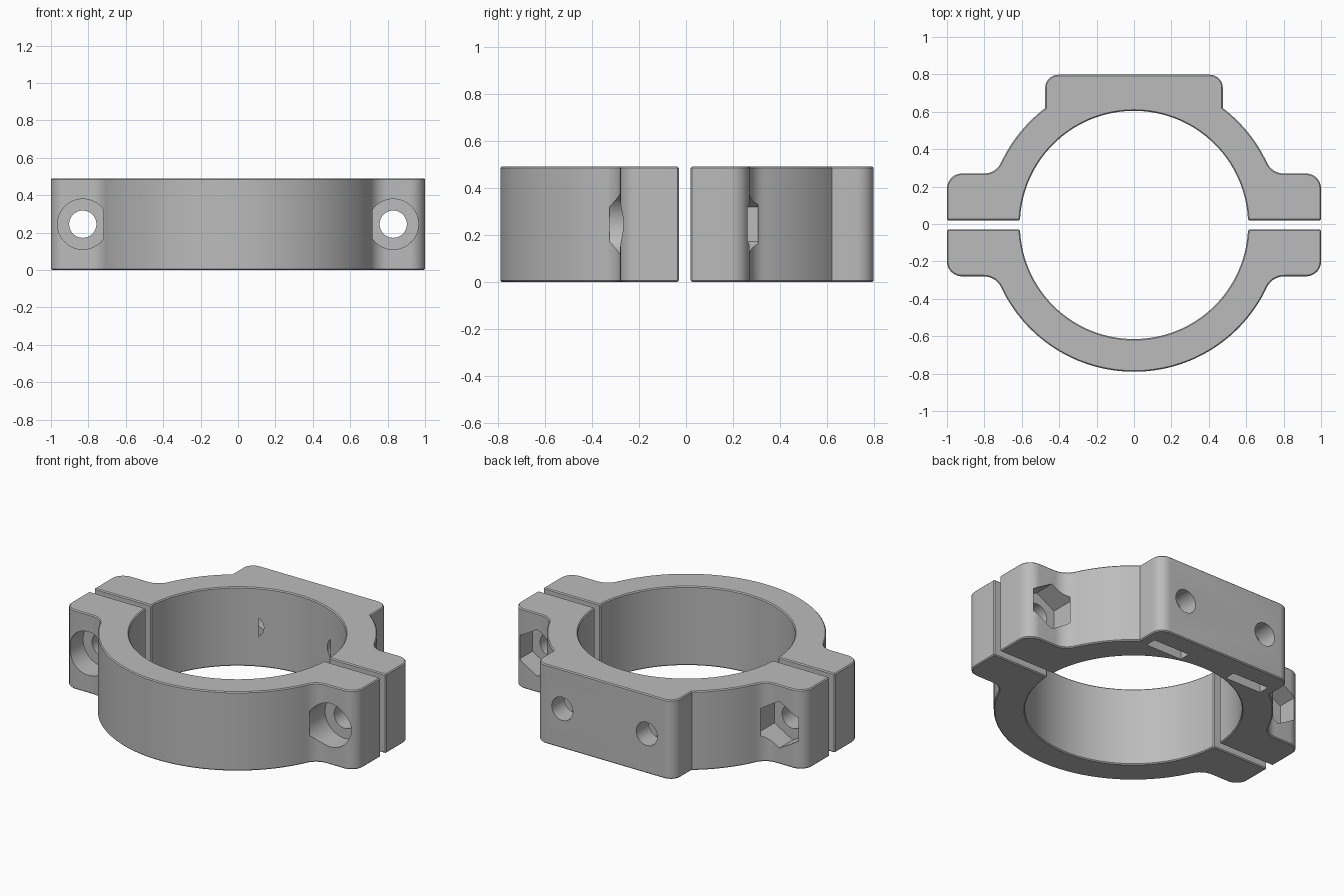
import bpy, bmesh
from math import sin, cos, acos, asin, atan2, pi, sqrt, radians
from mathutils import Matrix

if "Cube" in bpy.data.objects:
    bpy.data.objects.remove(bpy.data.objects["Cube"], do_unlink=True)

HEIGHT = 0.49
MID = HEIGHT / 2
CENTRE_Y = -0.005
INNER, OUTER = 0.61, 0.785
GAP = 0.025            # half of the split between the two parts
EAR_Y, EAR_R = 0.275, 0.08
FILLET = 0.1
MOUNT_X, MOUNT_Y, MOUNT_R = 0.475, 0.803, 0.07
BOLT_X, MOUNT_HOLE_X = 0.83, 0.29
HOLE_R, HEAD_R, NUT_R = 0.073, 0.135, 0.145

grey = bpy.data.materials.new("plain_grey")
grey.use_nodes = True
grey.diffuse_color = (0.5, 0.5, 0.5, 1)
grey.node_tree.nodes["Principled BSDF"].inputs["Base Color"].default_value = (0.5, 0.5, 0.5, 1)


def arc(cx, cy, r, start, end, n):
    return [(cx + r * cos(start + (end - start) * i / n),
             cy + r * sin(start + (end - start) * i / n)) for i in range(n + 1)]


def add_object(name, bm):
    bmesh.ops.recalc_face_normals(bm, faces=bm.faces)
    mesh = bpy.data.meshes.new(name)
    bm.to_mesh(mesh)
    bm.free()
    mesh.materials.append(grey)
    obj = bpy.data.objects.new(name, mesh)
    bpy.context.collection.objects.link(obj)
    return obj


def half_profile(mount):
    # Right side of the outline: ear, concave fillet, ring, optional mount
    side = [(1, GAP)]
    side += arc(1 - EAR_R, EAR_Y - EAR_R, EAR_R, 0, pi / 2, 8)
    fy = EAR_Y + FILLET
    fx = sqrt((OUTER + FILLET) ** 2 - fy ** 2)
    a = atan2(fy, fx)
    side += arc(fx, fy, FILLET, 1.5 * pi, pi + a, 8)
    if mount:
        side += arc(0, 0, OUTER, a, acos(MOUNT_X / OUTER), 14)[1:]
        side += arc(MOUNT_X - MOUNT_R, MOUNT_Y - MOUNT_R, MOUNT_R, 0, pi / 2, 8)
    else:
        side += arc(0, 0, OUTER, a, pi / 2, 32)[1:-1]
    a0 = asin(GAP / INNER)
    bore = arc(0, 0, INNER, pi - a0, a0, 72)
    return side + [(-x, y) for x, y in reversed(side)] + bore


def clamp_half(name, mount, direction):
    bm = bmesh.new()
    verts = [bm.verts.new((x, CENTRE_Y + direction * y, 0)) for x, y in half_profile(mount)]
    base = bm.faces.new(verts)
    top = bmesh.ops.extrude_face_region(bm, geom=[base])["geom"]
    bmesh.ops.translate(bm, vec=(0, 0, HEIGHT),
                        verts=[v for v in top if isinstance(v, bmesh.types.BMVert)])
    bmesh.ops.recalc_face_normals(bm, faces=bm.faces)
    # Slightly eased sharp edges
    sharp = [e for e in bm.edges if e.calc_face_angle(0) > radians(60)]
    bmesh.ops.bevel(bm, geom=sharp, offset=0.006, segments=1, affect='EDGES')
    return add_object(name, bm)


def prism_cutter(x, y0, y1, radius, sides):
    # Prism along y with a corner pointing up
    bm = bmesh.new()
    bmesh.ops.create_cone(bm, cap_ends=True, segments=sides, radius1=radius,
                          radius2=radius, depth=abs(y1 - y0))
    bmesh.ops.transform(bm, verts=bm.verts,
                        matrix=Matrix.Translation((x, (y0 + y1) / 2, MID))
                        @ Matrix.Rotation(pi / 2, 4, 'X'))
    return add_object("cutter", bm)


def box_cutter(x, y, width, depth, z0, z1):
    bm = bmesh.new()
    bmesh.ops.create_cube(bm, size=1)
    bmesh.ops.transform(bm, verts=bm.verts,
                        matrix=Matrix.Translation((x, y, (z0 + z1) / 2))
                        @ Matrix.Diagonal((width, depth, z1 - z0, 1)))
    return add_object("cutter", bm)


def cut(obj, cutter):
    cutter.hide_render = True
    mod = obj.modifiers.new("cut", 'BOOLEAN')
    mod.operation = 'DIFFERENCE'
    mod.solver = 'EXACT'
    mod.object = cutter
    bpy.context.view_layer.objects.active = obj
    bpy.ops.object.modifier_apply(modifier=mod.name)
    bpy.data.objects.remove(cutter, do_unlink=True)


front = clamp_half("front_clamp_half", False, -1)
back = clamp_half("back_clamp_half", True, 1)

for s in (-1, 1):
    # Clamp bolts: round head recess in front, hexagonal nut recess behind
    cut(front, prism_cutter(s * BOLT_X, -0.5, 0.0, HOLE_R, 32))
    cut(front, prism_cutter(s * BOLT_X, -0.325, -0.14, HEAD_R, 32))
    cut(back, prism_cutter(s * BOLT_X, -0.01, 0.29, HOLE_R, 32))
    cut(back, prism_cutter(s * BOLT_X, 0.14, 0.305, NUT_R, 6))
    # Mount bolts with nut slots open to the underside
    x = s * MOUNT_HOLE_X
    cut(back, prism_cutter(x, 0.553, 0.9, HOLE_R, 16))
    cut(back, prism_cutter(x, 0.605, 0.675, NUT_R, 6))
    cut(back, box_cutter(x, 0.64, NUT_R * sqrt(3) - 0.001, 0.069, -0.1, MID))

for obj in (front, back):
    bpy.ops.object.select_all(action='DESELECT')
    obj.select_set(True)
    bpy.context.view_layer.objects.active = obj
    bpy.ops.object.shade_smooth_by_angle(angle=radians(30))
